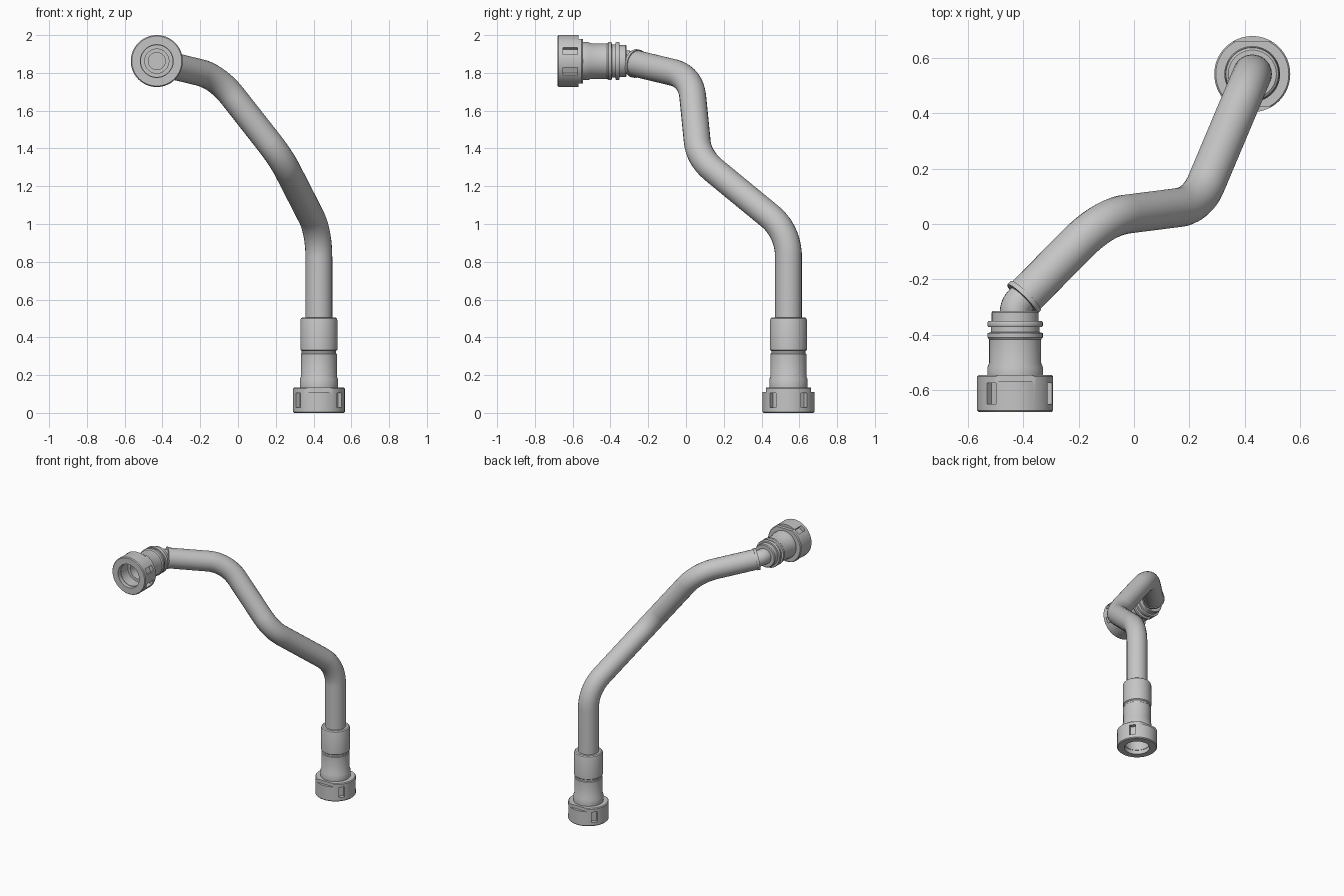
import bpy, bmesh, math
from mathutils import Vector, Matrix

if "Cube" in bpy.data.objects:
    bpy.data.objects.remove(bpy.data.objects["Cube"], do_unlink=True)

grey = bpy.data.materials.new("plain grey")
grey.use_nodes = True
grey.diffuse_color = (0.56, 0.56, 0.56, 1)
grey.node_tree.nodes["Principled BSDF"].inputs["Base Color"].default_value = (0.56, 0.56, 0.56, 1)


def select(ob):
    bpy.ops.object.select_all(action='DESELECT')
    ob.select_set(True)
    bpy.context.view_layer.objects.active = ob


def add_mesh(name, bm):
    bmesh.ops.recalc_face_normals(bm, faces=bm.faces[:])
    me = bpy.data.meshes.new(name)
    bm.to_mesh(me)
    bm.free()
    me.materials.append(grey)
    ob = bpy.data.objects.new(name, me)
    bpy.context.collection.objects.link(ob)
    return ob


def smooth(ob):
    select(ob)
    bpy.ops.object.shade_smooth_by_angle(angle=math.radians(35))


def lathe(name, profile, closed=False, n=64):
    """Turn (radius, height) points round z; closed joins last to first."""
    bm = bmesh.new()
    rings = []
    for r, z in profile:
        count = n if r > 0 else 1
        rings.append([bm.verts.new((r * math.cos(math.tau * i / n),
                                    r * math.sin(math.tau * i / n), z)) for i in range(count)])
    pairs = list(zip(rings, rings[1:]))
    if closed:
        pairs.append((rings[-1], rings[0]))
    for a, b in pairs:
        for i in range(n):
            j = (i + 1) % n
            quad = [a[i % len(a)], a[j % len(a)], b[j % len(b)], b[i % len(b)]]
            bm.faces.new(list(dict.fromkeys(quad)))
    return add_mesh(name, bm)


def cut_boxes(ob, boxes):
    """Subtract boxes given as (centre, size, angle about z)."""
    bm = bmesh.new()
    for centre, size, angle in boxes:
        m = Matrix.Rotation(angle, 4, 'Z') @ Matrix.Translation(centre) @ Matrix.Diagonal((*size, 1))
        bmesh.ops.create_cube(bm, size=1, matrix=m)
    cutter = add_mesh("collar_cutter", bm)
    cutter.hide_render = True
    mod = ob.modifiers.new("cut", 'BOOLEAN')
    mod.operation = 'DIFFERENCE'
    mod.solver = 'EXACT'
    mod.object = cutter
    select(ob)
    bpy.ops.object.modifier_apply(modifier=mod.name)
    bpy.data.objects.remove(cutter, do_unlink=True)


def collar(name, slot_angles):
    ob = lathe(name, [(0.087, 0), (0.132, 0), (0.1375, 0.006), (0.1375, 0.128),
                      (0.132, 0.134), (0.087, 0.134)], closed=True)
    # stepped shoulders on two opposite sides, and four grip slots
    boxes = [((0, s * 0.168, 0.16), (0.3, 0.1, 0.1), 0) for s in (1, -1)]
    boxes += [((0.137, 0, 0.067), (0.054, 0.042, 0.076), math.radians(a)) for a in slot_angles]
    cut_boxes(ob, boxes)
    return ob


def rounded_path(corners, radius, steps=14):
    """Replace every inner corner of a polyline with a circular arc."""
    pts = [corners[0]]
    for a, p, b in zip(corners, corners[1:], corners[2:]):
        u, v = (a - p).normalized(), (b - p).normalized()
        half = u.angle(v) / 2
        t = radius / math.tan(half)
        axis = (u + v).normalized()
        centre = p + axis * (radius / math.sin(half))
        start, end = p + u * t - centre, p + v * t - centre
        turn = start.angle(end)
        for i in range(steps + 1):
            k = i / steps
            pts.append(centre + (start * math.sin((1 - k) * turn)
                                 + end * math.sin(k * turn)) / math.sin(turn))
    return pts + [corners[-1]]


def tube(name, pts, radius):
    cu = bpy.data.curves.new(name, 'CURVE')
    cu.dimensions = '3D'
    cu.bevel_depth = radius
    cu.bevel_resolution = 10
    cu.use_fill_caps = True
    sp = cu.splines.new('POLY')
    sp.points.add(len(pts) - 1)
    for q, p in zip(sp.points, pts):
        q.co = (*p, 1)
    ob = bpy.data.objects.new(name, cu)
    bpy.context.collection.objects.link(ob)
    cu.materials.append(grey)
    select(ob)
    bpy.ops.object.convert(target='MESH')
    ob = bpy.context.object
    smooth(ob)
    return ob


# bent pipe
low = Vector((0.428, 0.5425, 0))
pipe_end = Vector((-0.40, -0.268, 1.85))
corners = [low + Vector((0, 0, 0.35)), low + Vector((0, 0, 0.96)),
           Vector((0.228, 0.068, 1.35)), Vector((-0.11, 0.025, 1.78)), pipe_end]
tube("bent_pipe", rounded_path(corners, 0.27), 0.071)

# lip at the upper pipe end, and the small elbow joining the fitting
out = (pipe_end - corners[3]).normalized()
tube("pipe_lip", [pipe_end - out * 0.012, pipe_end + out * 0.006], 0.076)
high = Vector((-0.43, -0.68, 1.8625))
elbow = [high + Vector((0, 0.33, 0)), high + Vector((0, 0.385, 0)), pipe_end - out * 0.03]
tube("elbow", rounded_path(elbow, 0.06, 8), 0.056)

# stepped bore shared by both fittings
bore = [(0, 0.29), (0.045, 0.29), (0.045, 0.2), (0.064, 0.2), (0.064, 0.11),
        (0.084, 0.11), (0.084, 0.03)]

# lower fitting
lower_body = lathe("lower_fitting", bore + [
    (0.098, 0.03), (0.101, 0.14), (0.101, 0.18), (0.095, 0.192), (0.095, 0.312),
    (0.091, 0.316), (0.091, 0.328), (0.098, 0.334), (0.098, 0.49), (0.095, 0.5),
    (0.087, 0.506), (0, 0.506)])
lower_collar = collar("lower_collar", (37, 143, 217, 323))

# upper fitting with its retaining ring
upper_body = lathe("upper_fitting", bore + [
    (0.098, 0.03), (0.101, 0.135), (0.101, 0.16), (0.094, 0.178), (0.094, 0.262),
    (0.1, 0.27), (0.1, 0.285), (0.088, 0.289), (0.088, 0.307), (0.097, 0.307),
    (0.1, 0.312), (0.1, 0.324), (0.097, 0.329), (0.085, 0.329), (0.085, 0.36),
    (0.08, 0.366), (0, 0.366)])
upper_collar = collar("upper_collar", (23, 129, 231, 337))

for ob in (lower_body, lower_collar):
    ob.location = low
    smooth(ob)
for ob in (upper_body, upper_collar):
    ob.location = high
    ob.rotation_euler = (-math.pi / 2, 0, 0)
    smooth(ob)
